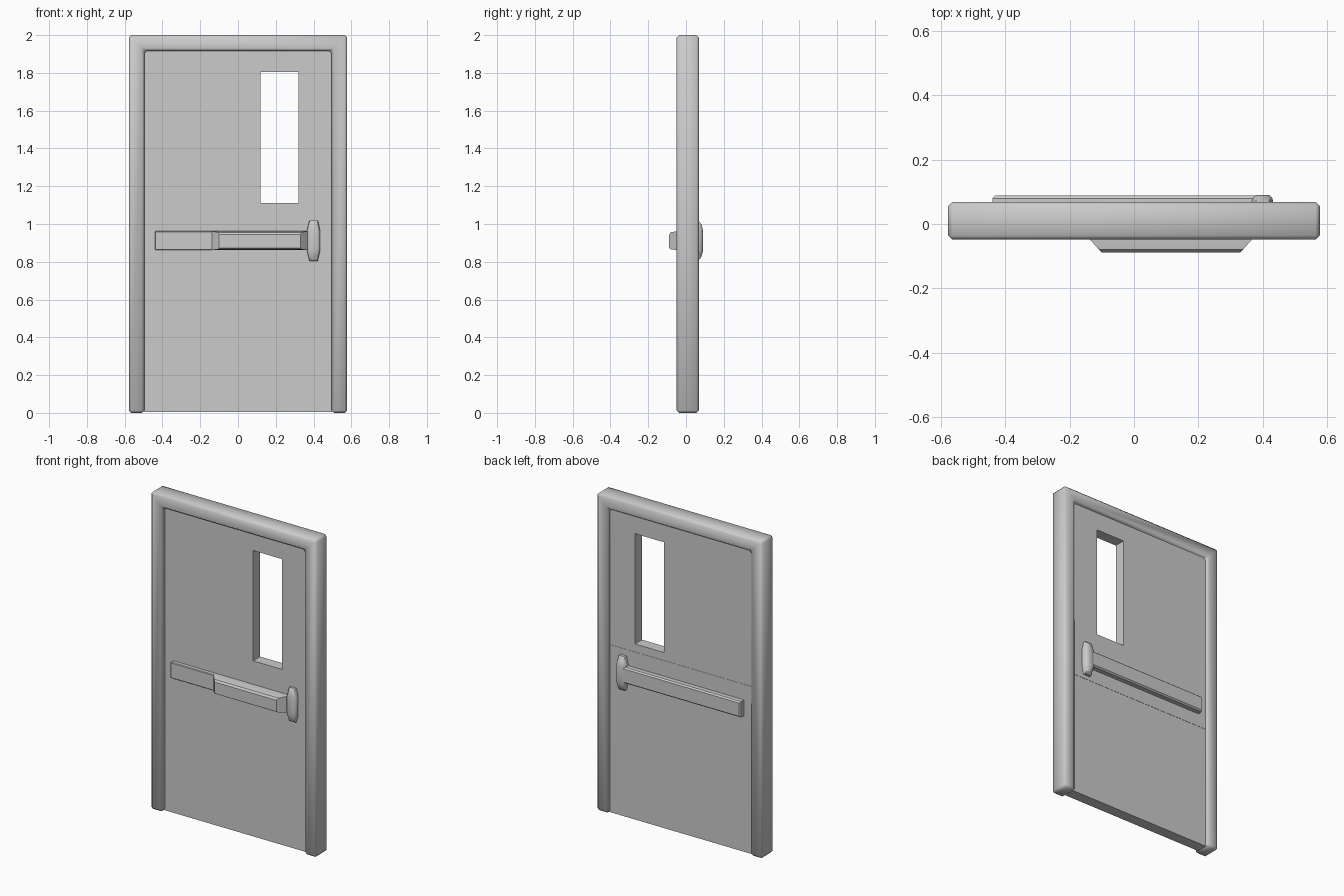
import bpy, bmesh, math

cube = bpy.data.objects.get("Cube")
if cube:
    bpy.data.objects.remove(cube, do_unlink=True)

COLOUR = (0.6, 0.6, 0.6, 1)
grey = bpy.data.materials.new("door_grey")
grey.use_nodes = True
grey.diffuse_color = COLOUR
grey.node_tree.nodes["Principled BSDF"].inputs["Base Color"].default_value = COLOUR


def finish(name, bm, bevel=0, segments=1, angle=50):
    """Turn a bmesh into a shaded object, with optional softened edges."""
    bmesh.ops.recalc_face_normals(bm, faces=bm.faces)
    mesh = bpy.data.meshes.new(name)
    bm.to_mesh(mesh)
    bm.free()
    obj = bpy.data.objects.new(name, mesh)
    bpy.context.collection.objects.link(obj)
    mesh.materials.append(grey)
    bpy.ops.object.select_all(action='DESELECT')
    bpy.context.view_layer.objects.active = obj
    obj.select_set(True)
    if bevel:
        mod = obj.modifiers.new("soft_edges", 'BEVEL')
        mod.width, mod.segments = bevel, segments
        mod.limit_method = 'ANGLE'
        bpy.ops.object.modifier_apply(modifier=mod.name)
    bpy.ops.object.shade_smooth_by_angle(angle=math.radians(angle))
    return obj


def rect(x0, x1, z0, z1):
    return [(x0, z0), (x0, z1), (x1, z1), (x1, z0)]


def octagon(cx, cz, hx, hz, cut_x, cut_z):
    """Tall plate outline with cut corners."""
    return [(cx + sx * a, cz + sz * b) for sx, sz, a, b in (
        (-1, -1, hx, hz - cut_z), (-1, 1, hx, hz - cut_z),
        (-1, 1, hx - cut_x, hz), (1, 1, hx - cut_x, hz),
        (1, 1, hx, hz - cut_z), (1, -1, hx, hz - cut_z),
        (1, -1, hx - cut_x, hz), (-1, -1, hx - cut_x, hz))]


def border(name, outer, inner, y0, y1, closed, **kw):
    """Mitred strip between two outlines, extruded in depth."""
    bm = bmesh.new()
    a = [bm.verts.new((x, y0, z)) for x, z in outer]
    b = [bm.verts.new((x, y0, z)) for x, z in inner]
    n = len(a)
    for i in range(n if closed else n - 1):
        j = (i + 1) % n
        bm.faces.new((a[i], a[j], b[j], b[i]))
    out = bmesh.ops.extrude_face_region(bm, geom=bm.faces[:])
    for v in out["geom"]:
        if isinstance(v, bmesh.types.BMVert):
            v.co.y = y1
    return finish(name, bm, **kw)


def loft(name, layers, **kw):
    """Closed solid through outlines stacked in depth: [(y, outline), ...]."""
    bm = bmesh.new()
    loops = [[bm.verts.new((x, y, z)) for x, z in pts] for y, pts in layers]
    for a, b in zip(loops, loops[1:]):
        for i in range(len(a)):
            j = (i + 1) % len(a)
            bm.faces.new((a[i], a[j], b[j], b[i]))
    bm.faces.new(loops[0])
    bm.faces.new(loops[-1])
    return finish(name, bm, **kw)


FRONT, BACK = -0.02, 0.05       # door faces
BAR_LOW, BAR_HIGH = 0.862, 0.962
MID = (BAR_LOW + BAR_HIGH) / 2

# Door frame: mitred jambs and head
border("door_frame", rect(-0.578, 0.578, 0, 2), rect(-0.495, 0.495, 0, 1.917),
       -0.049, 0.069, False, bevel=0.013)

# Door leaf with window opening
border("door_leaf", rect(-0.499, 0.499, 0.004, 1.921), rect(0.12, 0.32, 1.11, 1.805),
       FRONT, BACK, True, angle=30)

# Shallow reinforcing band behind the back bar
loft("back_band", [(y, rect(-0.496, 0.496, 0.78, 1.06)) for y in (BACK - 0.005, BACK + 0.0015)],
     angle=30)

# Front push bar: flat housing, then a raised bar with sloping ends
loft("bar_housing", [(y, rect(-0.44, -0.13, BAR_LOW, BAR_HIGH)) for y in (FRONT + 0.005, -0.046)],
     bevel=0.004, angle=30)
loft("push_bar", [(FRONT + 0.005, rect(-0.138, 0.372, BAR_LOW, BAR_HIGH)),
                  (-0.047, rect(-0.138, 0.368, BAR_LOW, BAR_HIGH)),
                  (-0.08, rect(-0.109, 0.339, BAR_LOW + 0.004, BAR_HIGH - 0.006)),
                  (-0.089, rect(-0.1, 0.33, BAR_LOW + 0.01, BAR_HIGH - 0.018))], angle=30)

# Back bar
loft("back_bar", [(BACK - 0.005, rect(-0.44, 0.39, BAR_LOW, BAR_HIGH)),
                  (0.08, rect(-0.44, 0.39, BAR_LOW, BAR_HIGH)),
                  (0.089, rect(-0.432, 0.39, BAR_LOW + 0.008, BAR_HIGH - 0.008))], angle=30)

# Domed latch covers on both sides
for name, face, top in (("front_latch_cover", FRONT, -0.0485), ("back_latch_cover", BACK, 0.0895)):
    step = top - face
    loft(name, [(face - 0.15 * step, octagon(0.4, MID, 0.034, 0.108, 0.012, 0.05)),
                (face + 0.4 * step, octagon(0.4, MID, 0.034, 0.106, 0.012, 0.05)),
                (face + 0.8 * step, octagon(0.4, MID, 0.03, 0.086, 0.012, 0.036)),
                (top, octagon(0.4, MID, 0.022, 0.056, 0.01, 0.015))], angle=40)
